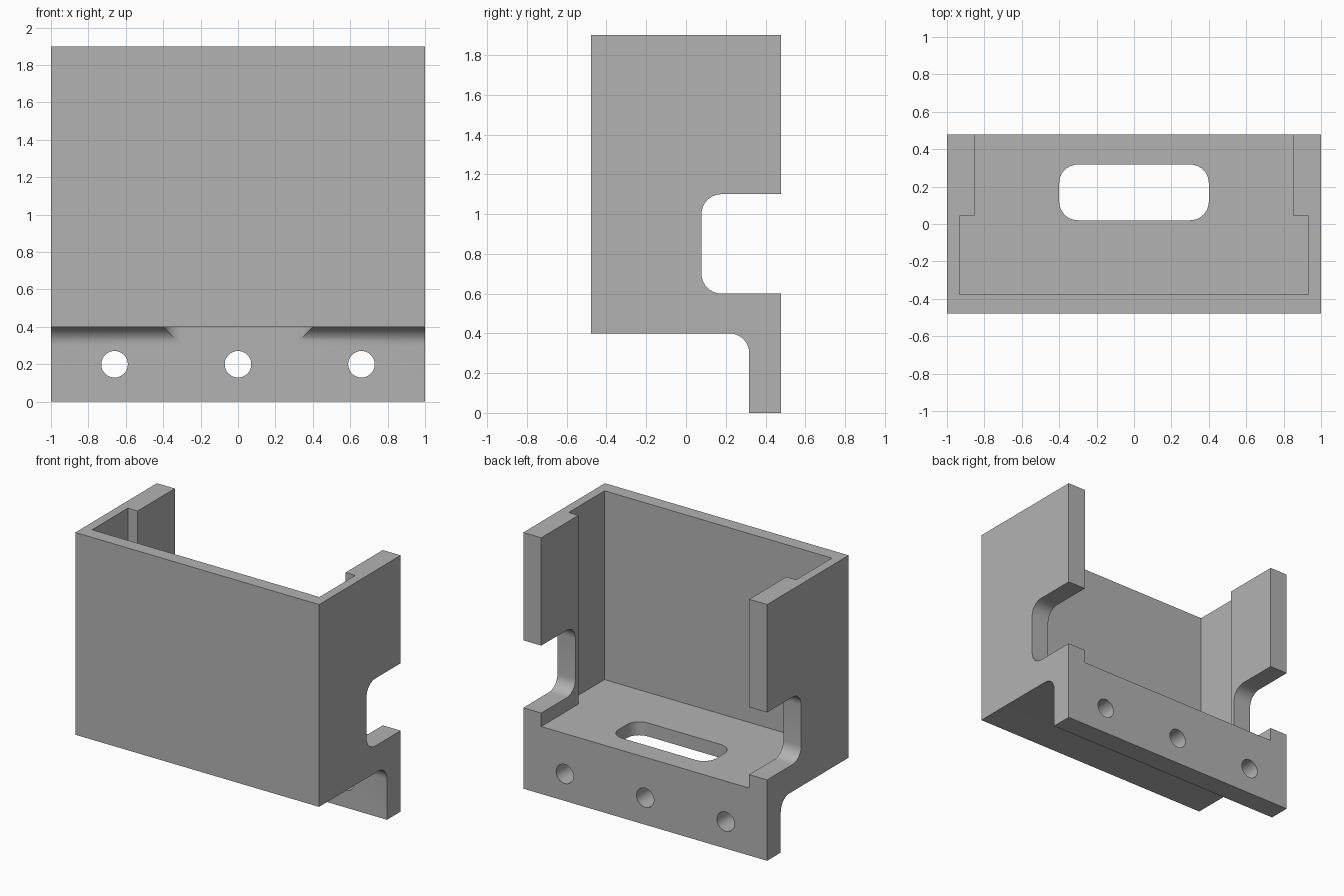
import bpy
import bmesh
from math import pi, cos, sin
from mathutils import Vector

cube = bpy.data.objects.get("Cube")
if cube:
    bpy.data.objects.remove(cube, do_unlink=True)

GREY = (0.45, 0.45, 0.45, 1)
grey = bpy.data.materials.new("plain grey")
grey.use_nodes = True
grey.diffuse_color = GREY
grey.node_tree.nodes["Principled BSDF"].inputs["Base Color"].default_value = GREY


def rounded(corners, steps=10):
    """Outline from (u, v, radius) corners, square corners being rounded with arcs."""
    outline = []
    for i, (u, v, r) in enumerate(corners):
        p = Vector((u, v))
        if r == 0:
            outline.append(p)
            continue
        a = (Vector(corners[i - 1][:2]) - p).normalized()
        b = (Vector(corners[(i + 1) % len(corners)][:2]) - p).normalized()
        centre = p + (a + b) * r
        for k in range(steps + 1):
            t = k / steps * pi / 2
            outline.append(centre - b * r * cos(t) - a * r * sin(t))
    return outline


def prism(name, outline, axis, low, high):
    """Extrude a flat outline along one axis."""
    place = {"x": lambda u, v, w: (w, u, v),
             "y": lambda u, v, w: (u, w, v),
             "z": lambda u, v, w: (u, v, w)}[axis]
    bm = bmesh.new()
    rings = [[bm.verts.new(place(u, v, w)) for u, v in outline] for w in (low, high)]
    for ring in rings:
        bm.faces.new(ring)
    for i in range(len(outline)):
        bm.faces.new((rings[0][i - 1], rings[0][i], rings[1][i], rings[1][i - 1]))
    bmesh.ops.recalc_face_normals(bm, faces=bm.faces[:])
    mesh = bpy.data.meshes.new(name)
    bm.to_mesh(mesh)
    bm.free()
    mesh.materials.append(grey)
    obj = bpy.data.objects.new(name, mesh)
    bpy.context.collection.objects.link(obj)
    return obj


BACK = 0.478
FLANGE = 0.318

# Side profile: box, side notch and mounting flange with its fillet
side = [(-BACK, 0.4, 0), (FLANGE, 0.4, 0.1), (FLANGE, 0, 0), (BACK, 0, 0),
        (BACK, 0.6, 0), (0.078, 0.6, 0.1), (0.078, 1.1, 0.1), (BACK, 1.1, 0),
        (BACK, 1.9, 0), (-BACK, 1.9, 0)]
bracket = prism("bracket_body", rounded(side), "x", -1, 1)

# Stepped cavity, open at the top and back
half = [(0.933, -0.378), (0.933, 0.042), (0.853, 0.042), (0.853, 1)]
cavity = [Vector(p) for p in half] + [Vector((-x, y)) for x, y in reversed(half)]
cutters = [prism("cavity_cutter", cavity, "z", 0.5, 2.2)]

# Rounded slot through the floor
slot = [(-0.4, 0.02, 0.1), (0.4, 0.02, 0.1), (0.4, FLANGE, 0.1), (-0.4, FLANGE, 0.1)]
cutters.append(prism("slot_cutter", rounded(slot), "z", 0.25, 0.7))

# Three bolt holes through the flange
for x in (-0.66, 0, 0.66):
    circle = [Vector((x + 0.071 * cos(k * pi / 24), 0.2 + 0.071 * sin(k * pi / 24)))
              for k in range(48)]
    cutters.append(prism("bolt_hole_cutter", circle, "y", 0.2, 0.7))

bpy.ops.object.select_all(action="DESELECT")
bpy.context.view_layer.objects.active = bracket
bracket.select_set(True)
for cutter in cutters:
    cutter.hide_render = True
    mod = bracket.modifiers.new(cutter.name, "BOOLEAN")
    mod.operation = "DIFFERENCE"
    mod.solver = "EXACT"
    mod.object = cutter
    bpy.ops.object.modifier_apply(modifier=mod.name)
    bpy.data.objects.remove(cutter, do_unlink=True)

bpy.ops.object.shade_smooth_by_angle(angle=pi / 6)
